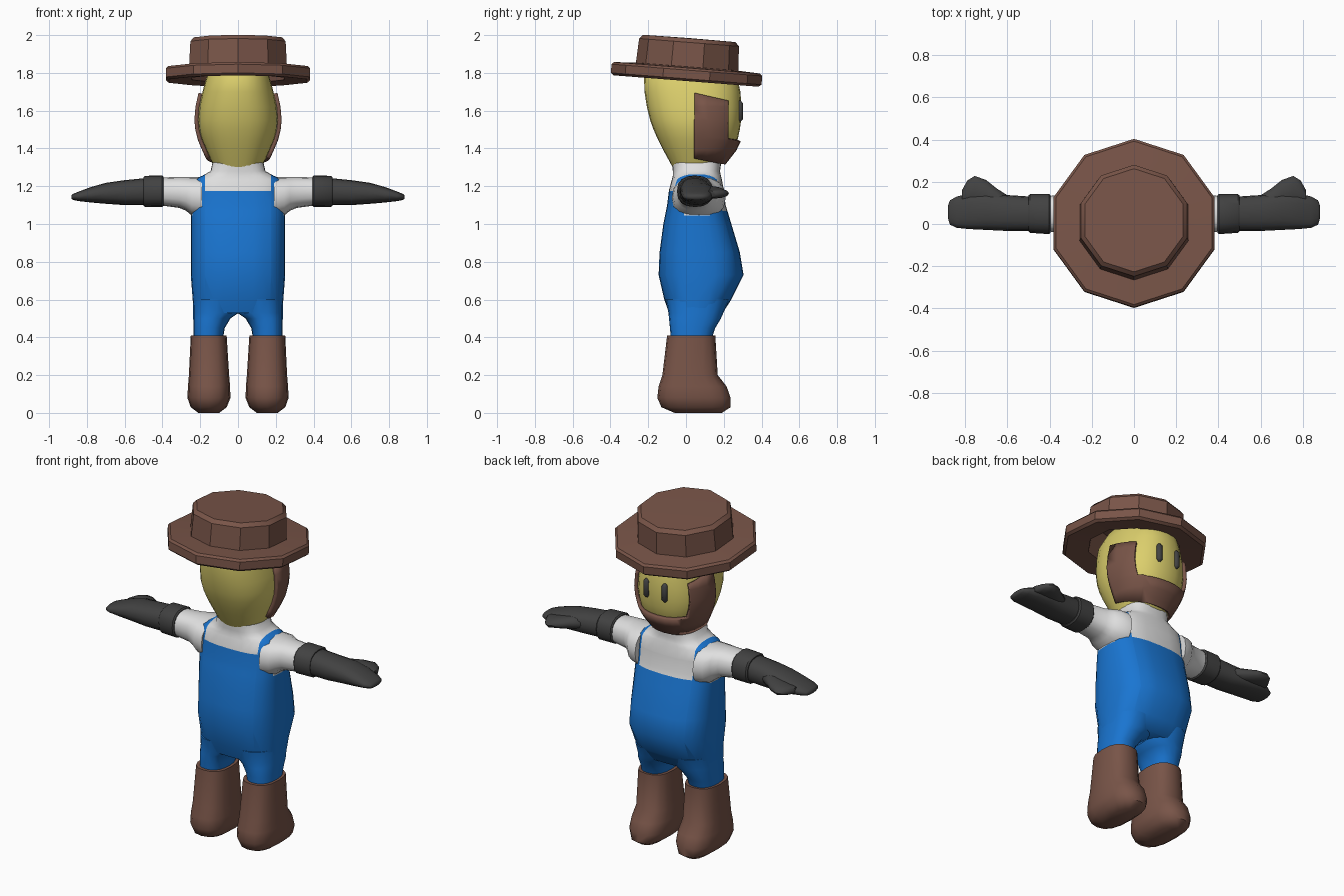
import bpy, bmesh
from math import sin, cos, pi, radians
from mathutils import Vector, Matrix

cube = bpy.data.objects.get("Cube")
if cube:
    bpy.data.objects.remove(cube, do_unlink=True)


def material(name, rgb):
    m = bpy.data.materials.new(name)
    m.use_nodes = True
    m.diffuse_color = (*rgb, 1)
    m.node_tree.nodes["Principled BSDF"].inputs["Base Color"].default_value = (*rgb, 1)
    return m


YELLOW = material("yellow_skin", (0.71, 0.62, 0.15))
BLUE = material("blue_denim", (0.01, 0.18, 0.645))
BROWN = material("brown_leather", (0.19, 0.09, 0.065))
WHITE = material("white_cotton", (0.745, 0.745, 0.745))
GREY = material("dark_grey", (0.054, 0.054, 0.054))


def loft(rings, axis="z", n=20, power=2.4):
    """Skin rounded rings (position, a0, a1, b0, b1) along an axis."""
    bm = bmesh.new()
    loops = []
    for t, a0, a1, b0, b1 in rings:
        loop = []
        for i in range(n):
            c, s = cos(2 * pi * i / n), sin(2 * pi * i / n)
            c = abs(c) ** (2 / power) * (1 if c > 0 else -1)
            s = abs(s) ** (2 / power) * (1 if s > 0 else -1)
            a = (a0 + a1) / 2 + c * (a1 - a0) / 2
            b = (b0 + b1) / 2 + s * (b1 - b0) / 2
            loop.append(bm.verts.new((a, b, t) if axis == "z" else (t, a, b)))
        loops.append(loop)
    for lo, hi in zip(loops, loops[1:]):
        for i in range(n):
            j = (i + 1) % n
            bm.faces.new((lo[i], lo[j], hi[j], hi[i]))
    bm.faces.new(loops[0][::-1])
    bm.faces.new(loops[-1])
    bmesh.ops.recalc_face_normals(bm, faces=bm.faces)
    return bm


def cut(bm, co, no, remove=False):
    """Slice along a plane, optionally dropping the side the normal points to."""
    bmesh.ops.bisect_plane(bm, geom=bm.verts[:] + bm.edges[:] + bm.faces[:],
                           plane_co=co, plane_no=no, clear_outer=remove)


def finish(name, bm, mats, mirror=False, angle=40):
    mesh = bpy.data.meshes.new(name)
    bm.to_mesh(mesh)
    bm.free()
    for m in mats:
        mesh.materials.append(m)
    ob = bpy.data.objects.new(name, mesh)
    bpy.context.collection.objects.link(ob)
    if mirror:
        ob.modifiers.new("Mirror", "MIRROR").use_mirror_merge = False
    bpy.ops.object.select_all(action="DESELECT")
    ob.select_set(True)
    bpy.context.view_layer.objects.active = ob
    bpy.ops.object.shade_smooth_by_angle(angle=radians(angle))
    return ob


def symmetric(rows):
    return [(z, -w, w, y0, y1) for z, w, y0, y1 in rows]


# Torso: blue overalls with bib and straps over a white shirt
torso = loft(symmetric([
    (0.53, 0.235, -0.09, 0.195), (0.6, 0.24, -0.115, 0.24),
    (0.73, 0.25, -0.145, 0.305), (0.85, 0.25, -0.14, 0.285),
    (1.0, 0.25, -0.12, 0.24), (1.1, 0.25, -0.1, 0.21),
    (1.18, 0.248, -0.09, 0.2), (1.235, 0.235, -0.075, 0.19),
    (1.255, 0.19, -0.07, 0.185), (1.28, 0.145, -0.07, 0.18),
    (1.35, 0.13, -0.075, 0.19)]), n=28, power=2.7)
STRAP_IN, STRAP_OUT, BIB_REAR, BIB_CHEST, ARMHOLE = 0.175, 0.24, 1.175, 1.07, 1.045
for side in (-1, 1):
    for x in (STRAP_IN, STRAP_OUT):
        cut(torso, (side * x, 0, 0), (1, 0, 0))
for z in (BIB_REAR, BIB_CHEST, ARMHOLE):
    cut(torso, (0, 0, z), (0, 0, 1))
for f in torso.faces:
    p = f.calc_center_median()
    bib = BIB_CHEST if p.y > 0.05 else BIB_REAR
    shirt = (abs(p.x) < STRAP_IN and p.z > bib) or (abs(p.x) > STRAP_OUT and p.z > ARMHOLE)
    f.material_index = 1 if shirt else 0
finish("overalls_and_shirt", torso, [BLUE, WHITE], angle=60)

# Trouser legs
finish("trouser_legs", loft([
    (0.39, 0.08, 0.235, -0.08, 0.135), (0.45, 0.07, 0.236, -0.085, 0.155),
    (0.5, 0.04, 0.237, -0.09, 0.185), (0.53, -0.005, 0.237, -0.093, 0.198),
    (0.6, -0.02, 0.237, -0.108, 0.23)]), [BLUE], mirror=True, angle=60)

# Boots
finish("boots", loft([
    (0.0, 0.10, 0.21, -0.06, 0.19), (0.03, 0.06, 0.25, -0.13, 0.236),
    (0.08, 0.04, 0.268, -0.152, 0.236), (0.14, 0.042, 0.265, -0.145, 0.215),
    (0.2, 0.047, 0.26, -0.125, 0.168), (0.41, 0.06, 0.25, -0.1, 0.155)],
    n=16, power=2.6), [BROWN], mirror=True, angle=50)

# Sleeves
finish("sleeves", loft([
    (0.19, -0.075, 0.21, 1.03, 1.25), (0.245, -0.068, 0.2, 1.045, 1.25),
    (0.275, -0.055, 0.17, 1.07, 1.25), (0.31, -0.042, 0.145, 1.085, 1.25),
    (0.42, -0.035, 0.13, 1.1, 1.245)], axis="x", n=16), [WHITE], mirror=True, angle=60)

# Glove cuffs, hands and thumbs
finish("glove_cuffs", loft([
    (0.395, -0.04, 0.135, 1.097, 1.25), (0.402, -0.048, 0.142, 1.09, 1.257),
    (0.492, -0.042, 0.142, 1.09, 1.255), (0.5, -0.035, 0.135, 1.097, 1.248)],
    axis="x", n=16), [GREY], mirror=True)
finish("hands", loft([
    (0.49, -0.033, 0.13, 1.1, 1.243), (0.6, -0.033, 0.137, 1.1, 1.232),
    (0.7, -0.028, 0.15, 1.107, 1.218), (0.78, -0.024, 0.145, 1.114, 1.195),
    (0.84, -0.018, 0.13, 1.121, 1.173), (0.872, -0.003, 0.112, 1.127, 1.16),
    (0.882, 0.03, 0.085, 1.134, 1.152)], axis="x", n=16), [GREY], mirror=True, angle=60)
finish("thumbs", loft([
    (0.59, 0.06, 0.13, 1.14, 1.2), (0.65, 0.06, 0.168, 1.135, 1.205),
    (0.7, 0.07, 0.208, 1.135, 1.2), (0.755, 0.08, 0.228, 1.135, 1.19),
    (0.79, 0.09, 0.205, 1.138, 1.183), (0.815, 0.1, 0.16, 1.142, 1.175)],
    axis="x", n=12, power=2), [GREY], mirror=True, angle=60)

# Head
HEAD = symmetric([
    (1.29, 0.12, -0.065, 0.17), (1.33, 0.14, -0.087, 0.195),
    (1.4, 0.172, -0.125, 0.25), (1.45, 0.193, -0.15, 0.274),
    (1.5, 0.206, -0.172, 0.285), (1.55, 0.211, -0.19, 0.292),
    (1.62, 0.205, -0.207, 0.294), (1.7, 0.188, -0.22, 0.288),
    (1.78, 0.166, -0.222, 0.27), (1.85, 0.13, -0.17, 0.21), (1.9, 0.06, -0.08, 0.11)])
finish("head", loft(HEAD, n=28, power=2.3), [YELLOW], angle=60)

# Beard with sideburns, trimmed from the head shape and thickened
BACK, FRONT, LIP = 0.045, 0.212, 1.455
beard = loft(HEAD, n=28, power=2.3)
cut(beard, (0, BACK, 0), (0, -1, 0), remove=True)
cut(beard, (0, BACK, 1.69), (0, 0.24, 1), remove=True)
cut(beard, (0, BACK, 1.355), (0, -0.2, -1), remove=True)
cut(beard, (0, FRONT, 0), (0, 1, 0))
cut(beard, (0, FRONT, LIP), (0, 0.15, 1))
opening = [f for f in beard.faces
           if f.calc_center_median().y > FRONT
           and (f.calc_center_median() - Vector((0, FRONT, LIP))).dot((0, 0.15, 1)) > 0]
bmesh.ops.delete(beard, geom=opening, context="FACES")
ob = finish("beard", beard, [BROWN])
shell = ob.modifiers.new("Thickness", "SOLIDIFY")
shell.thickness, shell.offset = 0.02, 1

# Eyes
finish("eyes", loft([
    (1.542, 0.053, 0.067, 0.28, 0.29), (1.555, 0.043, 0.077, 0.27, 0.302),
    (1.64, 0.043, 0.077, 0.27, 0.302), (1.653, 0.053, 0.067, 0.28, 0.29)],
    n=10, power=2), [GREY], mirror=True, angle=60)

# Ten-sided hat: one hollow turned profile, tipped down over the face
PROFILE = [(0.0, 0.17), (0.235, 0.17), (0.255, 0.012), (0.385, 0.0), (0.4, 0.012),
           (0.4, 0.058), (0.388, 0.07), (0.272, 0.076), (0.265, 0.205),
           (0.245, 0.226), (0.0, 0.228)]
hat = bmesh.new()
verts = [hat.verts.new((0, r, z)) for r, z in PROFILE]
edges = [hat.edges.new(pair) for pair in zip(verts, verts[1:])]
bmesh.ops.spin(hat, geom=verts + edges, cent=(0, 0, 0), axis=(0, 0, 1),
               angle=2 * pi, steps=10, use_duplicate=False)
bmesh.ops.remove_doubles(hat, verts=hat.verts, dist=0.0005)
bmesh.ops.recalc_face_normals(hat, faces=hat.faces)
tilt = Matrix.Translation((0, 0, 1.757)) @ Matrix.Rotation(radians(-4.5), 4, "X")
bmesh.ops.transform(hat, matrix=tilt, verts=hat.verts)
finish("hat", hat, [BROWN], angle=32)
